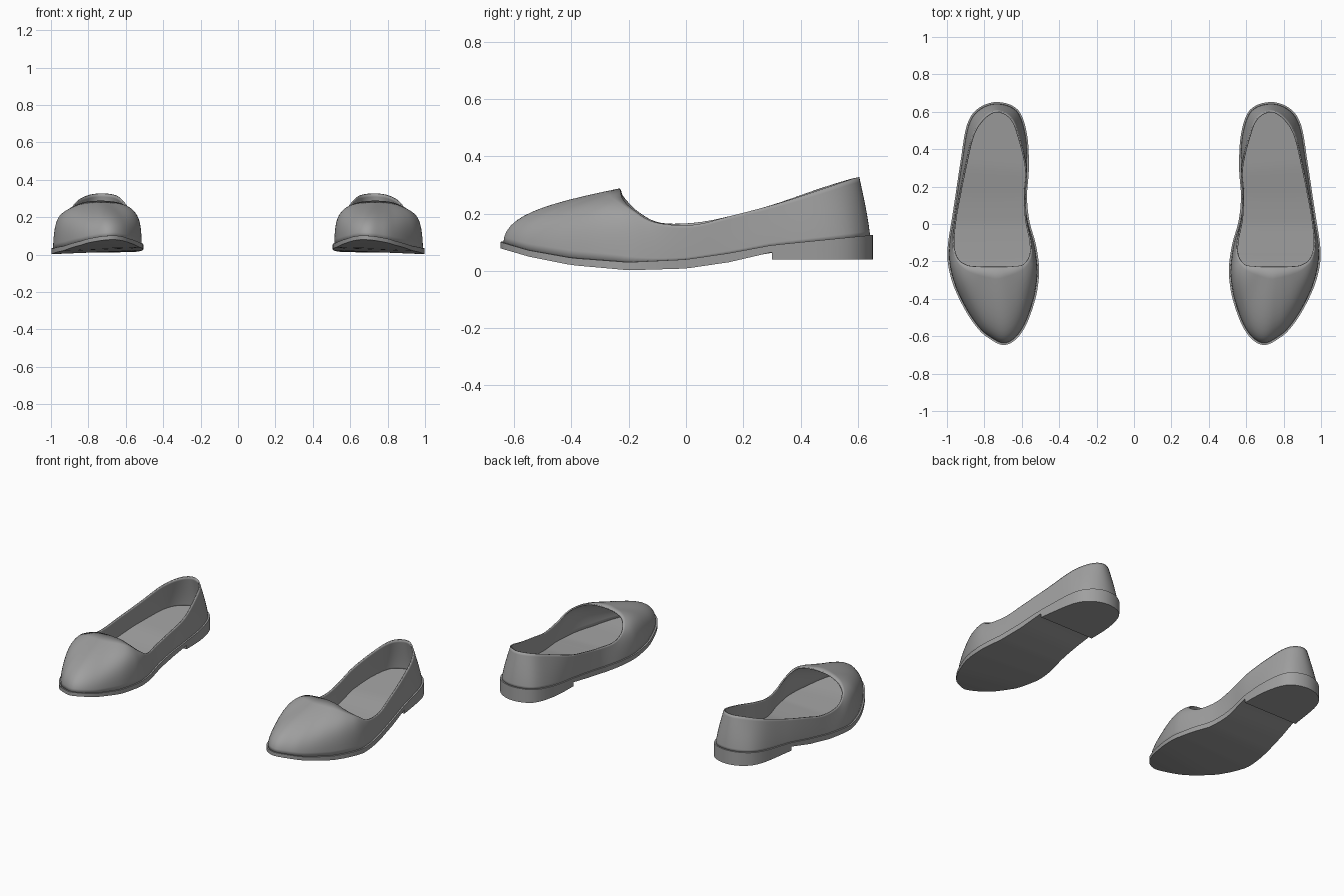
import bpy, bmesh, math
from mathutils import Vector

if "Cube" in bpy.data.objects:
    bpy.data.objects.remove(bpy.data.objects["Cube"])

# One shoe is shaped on the +x side and mirrored. Both loops run
# heel -> inner side -> toe -> outer side, with the toe halfway.
OUTLINE = [(.727, .652), (.62, .61), (.572, .48), (.562, .30), (.572, .15), (.56, .02),
           (.527, -.10), (.51, -.20), (.508, -.28), (.527, -.40), (.577, -.54), (.635, -.62),
           (.70, -.647), (.77, -.615), (.83, -.565), (.90, -.465), (.965, -.33), (.995, -.21),
           (.995, -.11), (.975, .02), (.955, .15), (.928, .33), (.893, .53), (.83, .62)]
RIM = [(.73, .605, .327), (.655, .565, .318), (.612, .46, .285), (.575, .30, .23),
       (.578, .15, .19), (.575, .03, .168), (.552, -.09, .168), (.553, -.165, .205),
       (.59, -.215, .255), (.64, -.226, .278), (.69, -.23, .286), (.72, -.23, .288),
       (.745, -.23, .288), (.77, -.23, .287), (.80, -.23, .284), (.84, -.228, .275),
       (.895, -.22, .25), (.945, -.185, .215), (.968, -.11, .17), (.958, .02, .16),
       (.935, .15, .19), (.90, .32, .235), (.86, .48, .287), (.80, .57, .318)]
# Sole edge profile: y, bottom z, top z
PROFILE = [(-.66, .082, .104), (-.55, .05, .072), (-.4, .02, .045), (-.2, .002, .03),
           (0, .008, .04), (.15, .03, .062), (.3, .065, .09), (.66, .1, .126)]
SUB = 5
HEEL_FRONT, HEEL_Z = .30, .04

leather = bpy.data.materials.new("grey leather")
leather.diffuse_color = (.35, .35, .35, 1)
leather.use_nodes = True
leather.node_tree.nodes["Principled BSDF"].inputs["Base Color"].default_value = leather.diffuse_color


def closed_curve(points):
    """Sample a closed Catmull-Rom curve."""
    p = [Vector(q) for q in points]
    n, out = len(p), []
    for i in range(n):
        a, b, c, d = p[i - 1], p[i], p[(i + 1) % n], p[(i + 2) % n]
        for s in range(SUB):
            t = s / SUB
            out.append(.5 * (2 * b + (c - a) * t + (2 * a - 5 * b + 4 * c - d) * t * t
                             + (3 * b - a - 3 * c + d) * t ** 3))
    return out


def inset(loop, d):
    """Move a counter-clockwise loop inward."""
    out = []
    for i, p in enumerate(loop):
        t = (loop[(i + 1) % len(loop)] - loop[i - 1]).normalized()
        out.append(p + Vector((-t.y, t.x)) * d)
    return out


def sole_z(p, column):
    """Sole height, with the inner forefoot edge lifted a little."""
    z = PROFILE[-1][column]
    for a, b in zip(PROFILE, PROFILE[1:]):
        if p.y <= b[0]:
            t = max(0, (p.y - a[0]) / (b[0] - a[0]))
            z = a[column] + (b[column] - a[column]) * t
            break
    front = min(1, max(0, (.1 - p.y) / .3))
    return z + .022 * front * max(0, (.7 - p.x) / .2)


def at_height(loop, column, dz=0):
    return [Vector((p.x, p.y, sole_z(p, column) + dz)) for p in loop]


def smooth01(t):
    t = min(1, max(0, t))
    return t * t * (3 - 2 * t)


def make(name, rings, ladder_bottom=False, ladder_top=False, caps=False, thickness=0):
    """Loft closed rings from bottom to top, cap them, mirror to the other foot."""
    bm = bmesh.new()
    rows = [[bm.verts.new(p) for p in ring] for ring in rings]
    n = len(rows[0])
    for lo, hi in zip(rows, rows[1:]):
        for i in range(n):
            j = (i + 1) % n
            bm.faces.new((lo[i], lo[j], hi[j], hi[i]))

    def ladder(row, flip):
        for i in range(n // 2):
            ids = list(dict.fromkeys((i, i + 1, n - i - 1, (n - i) % n)))
            face = [row[k] for k in ids]
            bm.faces.new(face[::-1] if flip else face)
    if ladder_bottom:
        ladder(rows[0], True)
    if ladder_top:
        ladder(rows[-1], False)
    if caps:
        bm.faces.new(rows[0][::-1])
        bm.faces.new(rows[-1])
    me = bpy.data.meshes.new(name)
    bm.to_mesh(me)
    bm.free()
    me.materials.append(leather)
    ob = bpy.data.objects.new(name, me)
    bpy.context.collection.objects.link(ob)
    bpy.ops.object.select_all(action='DESELECT')
    ob.select_set(True)
    bpy.context.view_layer.objects.active = ob
    bpy.ops.object.shade_smooth_by_angle(angle=math.radians(35))
    if thickness:
        mod = ob.modifiers.new("thickness", 'SOLIDIFY')
        mod.thickness, mod.offset = thickness, -1
    mod = ob.modifiers.new("other foot", 'MIRROR')
    mod.use_mirror_merge = False
    return ob


outline = closed_curve(OUTLINE)
rim = closed_curve(RIM)

# Thin sole with a small lip around the upper
make("sole", [at_height(outline, 1), at_height(outline, 2)],
     ladder_bottom=True, ladder_top=True)

# Insole covering the inside floor
make("insole", [at_height(inset(outline, .014), 2, .006)], ladder_top=True)

# Low heel block: the part of the outline behind a straight front edge
heel = []
for i, p in enumerate(outline):
    q = outline[(i + 1) % len(outline)]
    if p.y > HEEL_FRONT:
        heel.append(p)
    if (p.y > HEEL_FRONT) != (q.y > HEEL_FRONT):
        heel.append(p.lerp(q, (HEEL_FRONT - p.y) / (q.y - p.y)))
make("heel", [[Vector((p.x, p.y, HEEL_Z)) for p in heel], at_height(heel, 2, -.006)], caps=True)

# Upper: each column is a Bezier from the sole edge to the opening rim;
# straight walls at the back, rounded over the toes
base = at_height(inset(outline, .009), 2, -.003)
STEPS = 12
columns = []
for p0, p3 in zip(base, rim):
    vamp = smooth01((-.05 - p0.y) / .2)
    toe = smooth01((-.3 - p0.y) / .3)
    mix = lambda a, b, t: a + (b - a) * t
    h = p3.z - p0.z
    p1 = p0.lerp(p3, mix(.2, 0, vamp))
    p1.z = p0.z + h * mix(.33, mix(.55, .5, toe), vamp)
    p2 = p0.lerp(p3, mix(.6, mix(.15, .35, toe), vamp))
    p2.z = p0.z + h * mix(.67, mix(.88, .72, toe), vamp)
    col = []
    for s in range(STEPS + 1):
        t = s / STEPS
        u = 1 - t
        col.append(p0 * u ** 3 + p1 * 3 * u * u * t + p2 * 3 * u * t * t + p3 * t ** 3)
    columns.append(col)
make("upper", [list(r) for r in zip(*columns)], thickness=.008)
